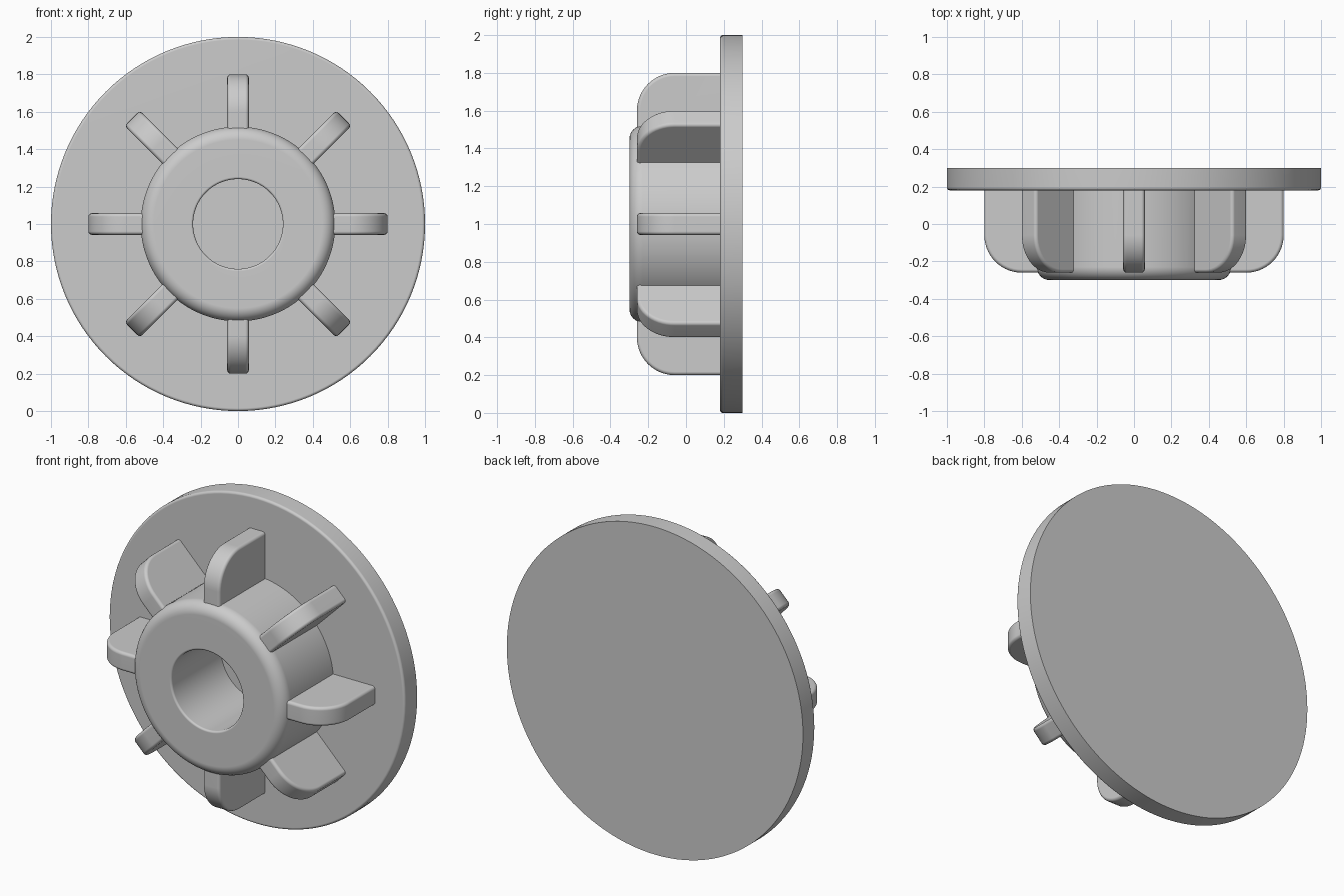
import bpy
import bmesh
from math import cos, sin, pi, tau
from mathutils import Matrix, Vector

cube = bpy.data.objects.get("Cube")
if cube:
    bpy.data.objects.remove(cube, do_unlink=True)

CENTRE = Vector((0, 0, 1))
FRONT, FLANGE, BACK = -0.30, 0.18, 0.30
FIN_COUNT = 8


def arc(r, y, radius, start, end, steps):
    """Points of a rounded corner in the (radius, y) plane."""
    angles = [start + (end - start) * i / steps for i in range(steps + 1)]
    return [(r + radius * cos(a), y + radius * sin(a)) for a in angles]


def finish(name, mesh):
    """Wrap a mesh in an object with smooth shading and crisp corners."""
    obj = bpy.data.objects.new(name, mesh)
    bpy.context.collection.objects.link(obj)
    obj.location = CENTRE
    bpy.ops.object.select_all(action='DESELECT')
    obj.select_set(True)
    bpy.context.view_layer.objects.active = obj
    bpy.ops.object.shade_smooth_by_angle()
    normals = obj.modifiers.new("Weighted normals", 'WEIGHTED_NORMAL')
    normals.keep_sharp = True
    return obj


def lathe(name, profile, closed, steps=128):
    """Turn a (radius, y) profile around the y axis."""
    bm = bmesh.new()
    verts = [bm.verts.new((r, y, 0)) for r, y in profile]
    edges = [bm.edges.new(pair) for pair in zip(verts, verts[1:])]
    if closed:
        edges.append(bm.edges.new((verts[-1], verts[0])))
    bmesh.ops.spin(bm, geom=verts + edges, cent=(0, 0, 0), axis=(0, 1, 0),
                   angle=tau, steps=steps)
    bmesh.ops.remove_doubles(bm, verts=bm.verts, dist=1e-5)
    bmesh.ops.recalc_face_normals(bm, faces=bm.faces)
    mesh = bpy.data.meshes.new(name)
    bm.to_mesh(mesh)
    bm.free()
    return finish(name, mesh)


def fin_mesh(inner=0.47, outer=0.80, front=-0.26, corner=0.20, width=0.115):
    """Radial plate with a rounded outer corner and softened rim."""
    back = FLANGE + 0.02
    outline = [(inner, back), (inner, front)]
    outline += arc(outer - corner, front + corner, corner, -pi / 2, 0, 14)
    outline.append((outer, back))
    bm = bmesh.new()
    face = bm.faces.new([bm.verts.new((r, y, -width / 2)) for r, y in outline])
    result = bmesh.ops.extrude_face_region(bm, geom=[face])
    top = [v for v in result["geom"] if isinstance(v, bmesh.types.BMVert)]
    bmesh.ops.translate(bm, verts=top, vec=(0, 0, width))
    bmesh.ops.recalc_face_normals(bm, faces=bm.faces)

    def on_rim(edge):
        a, b = (v.co for v in edge.verts)
        hidden = (max(a.x, b.x) < inner + 1e-4
                  or min(a.y, b.y) > back - 1e-4)
        return abs(a.z - b.z) < 1e-5 and not hidden

    bmesh.ops.bevel(bm, geom=[e for e in bm.edges if on_rim(e)], offset=0.018,
                    segments=4, profile=0.5, affect='EDGES')
    mesh = bpy.data.meshes.new("fin")
    bm.to_mesh(mesh)
    bm.free()
    return mesh


# Round back flange with a softened front edge
soft = 0.015
flange_profile = [(0, FLANGE)]
flange_profile += arc(1 - soft, FLANGE + soft, soft, -pi / 2, 0, 4)
flange_profile += [(1, BACK), (0, BACK)]
lathe("back_flange", flange_profile, closed=False)

# Hub with a broad outer fillet and a blind bore
bore, hub, fillet, lip = 0.24, 0.52, 0.07, 0.012
hub_profile = [(bore, FLANGE + 0.01)]
hub_profile += arc(bore + lip, FRONT + lip, lip, pi, 1.5 * pi, 4)
hub_profile += arc(hub - fillet, FRONT + fillet, fillet, -pi / 2, 0, 10)
hub_profile.append((hub, FLANGE + 0.01))
lathe("hub", hub_profile, closed=True)

# Radial fins around the hub
shared_fin = fin_mesh()
for i in range(FIN_COUNT):
    fin = finish(f"fin_{i + 1}", shared_fin)
    turn = Matrix.Rotation(tau * i / FIN_COUNT, 4, 'Y')
    fin.matrix_world = Matrix.Translation(CENTRE) @ turn
